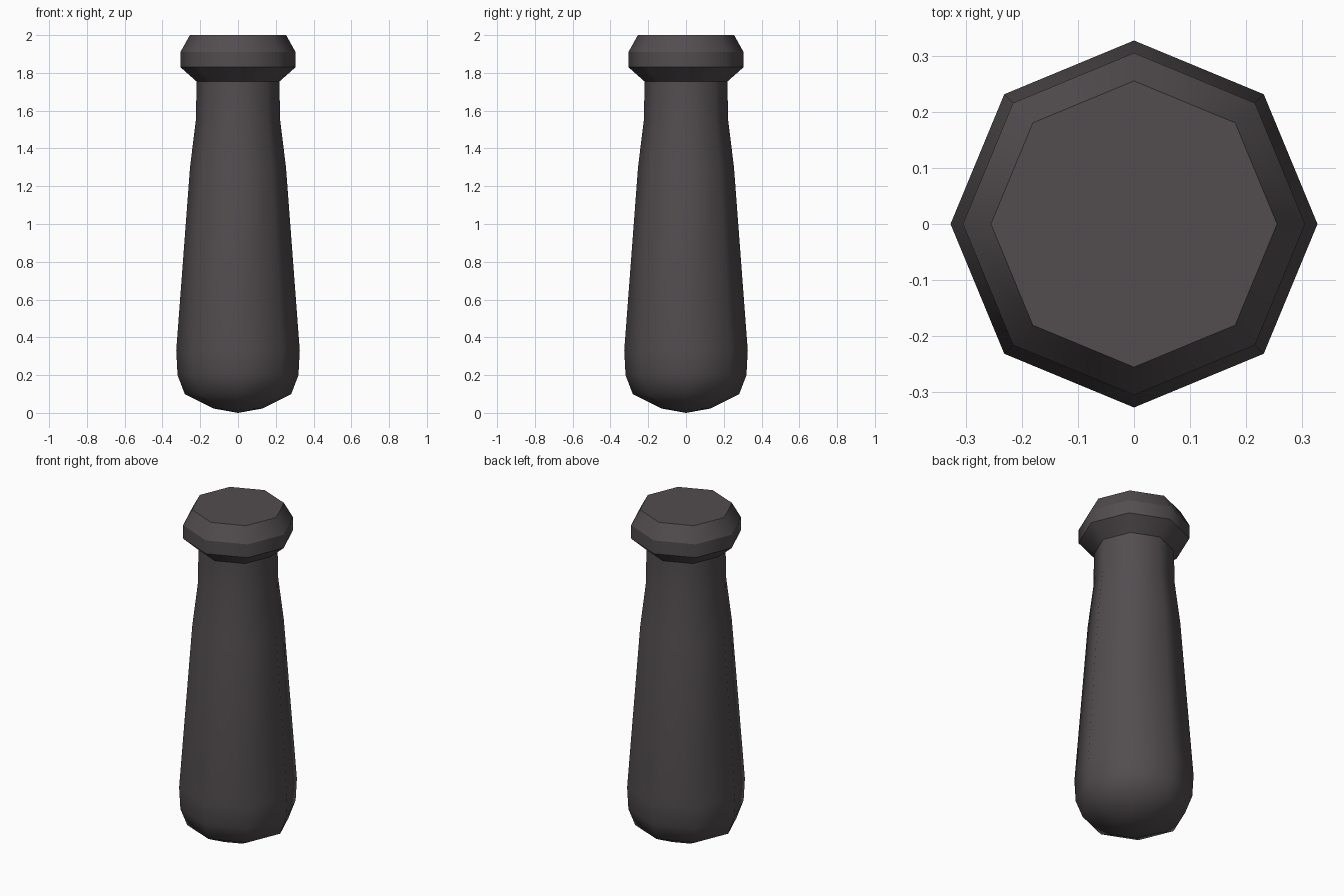
import bpy, bmesh, math

if "Cube" in bpy.data.objects:
    bpy.data.objects.remove(bpy.data.objects["Cube"])

SIDES = 8

mat = bpy.data.materials.new("dark warm grey")
mat.diffuse_color = (0.085, 0.075, 0.08, 1)
mat.use_nodes = True
mat.node_tree.nodes["Principled BSDF"].inputs["Base Color"].default_value = mat.diffuse_color


def lathe(name, profile, sharp_rings=False, cap_top=False, tip=None):
    """Eight-sided turned shape from (radius, z) points, bottom to top."""
    bm = bmesh.new()
    rings = []
    for r, z in profile:
        rings.append([bm.verts.new((r * math.cos(2 * math.pi * i / SIDES),
                                    r * math.sin(2 * math.pi * i / SIDES), z))
                      for i in range(SIDES)])
    for a, b in zip(rings, rings[1:]):
        for i in range(SIDES):
            j = (i + 1) % SIDES
            bm.faces.new((a[i], a[j], b[j], b[i]))
    if tip is not None:
        t = bm.verts.new((0, 0, tip))
        for i in range(SIDES):
            bm.faces.new((t, rings[0][(i + 1) % SIDES], rings[0][i]))
    if cap_top:
        bm.faces.new(rings[-1])
    for f in bm.faces:
        f.smooth = True
    # keep horizontal ring edges crisp where the profile is angular
    if sharp_rings:
        for e in bm.edges:
            if abs(e.verts[0].co.z - e.verts[1].co.z) < 1e-5:
                e.smooth = False
    me = bpy.data.meshes.new(name)
    bm.to_mesh(me)
    bm.free()
    me.materials.append(mat)
    ob = bpy.data.objects.new(name, me)
    bpy.context.collection.objects.link(ob)
    return ob


# rounded, tapering grip with a straight neck
lathe("grip", [(0.128, 0.023), (0.282, 0.10), (0.32, 0.20), (0.327, 0.33),
               (0.254, 1.30), (0.222, 1.56), (0.22, 1.755)], tip=0.0)

# angular collar with a flat top
lathe("collar", [(0.22, 1.755), (0.305, 1.83), (0.305, 1.91), (0.255, 2.0)],
      sharp_rings=True, cap_top=True)
